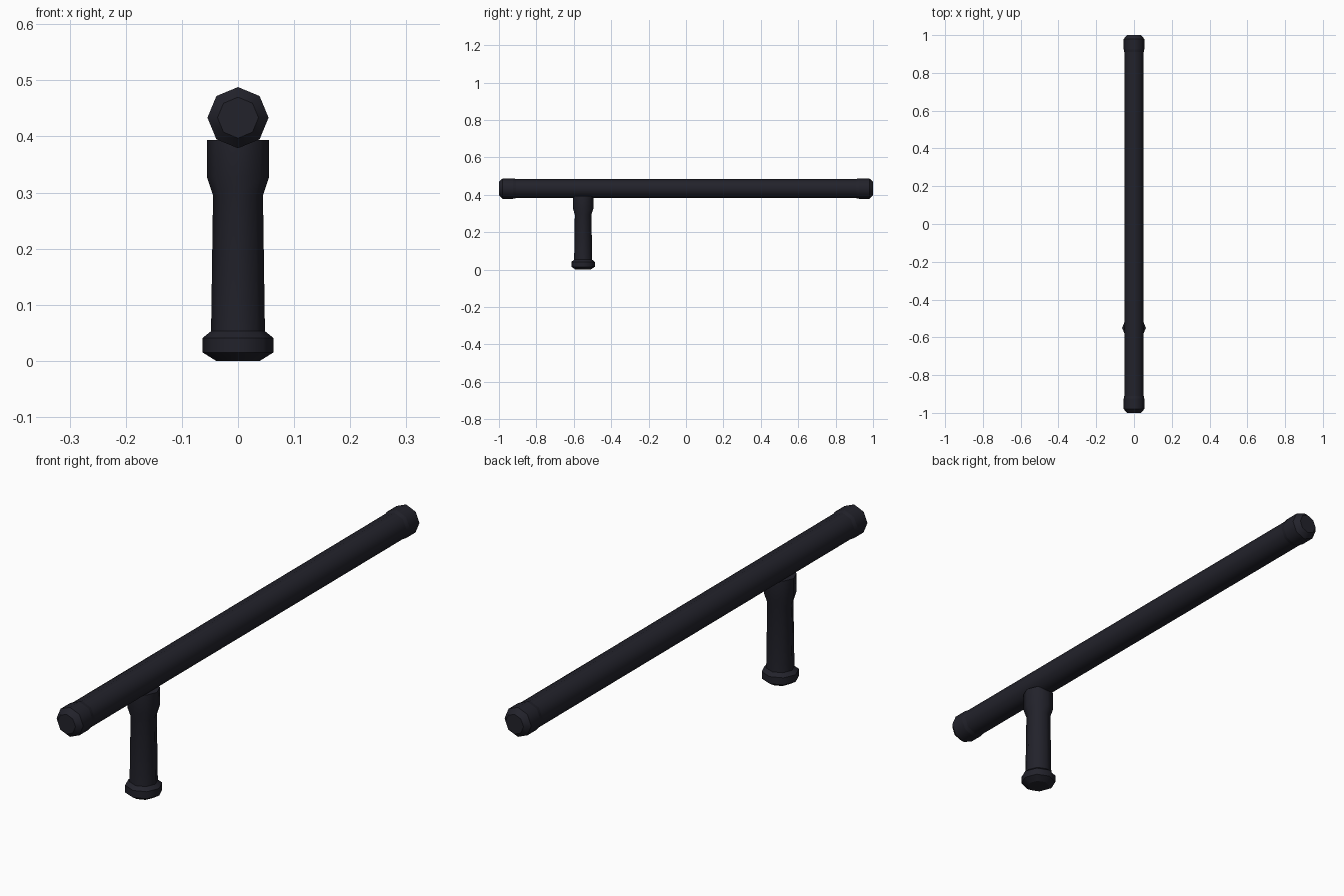
import bpy, bmesh, math
from mathutils import Matrix

if "Cube" in bpy.data.objects:
    bpy.data.objects.remove(bpy.data.objects["Cube"])

rubber = bpy.data.materials.new("dark_rubber")
rubber.diffuse_color = (0.016, 0.016, 0.024, 1)
rubber.use_nodes = True
rubber.node_tree.nodes["Principled BSDF"].inputs["Base Color"].default_value = rubber.diffuse_color
SIDES = 8


def lathe(name, profile, matrix, sharp_rings=()):
    """Eight-sided solid from (radius, height) rings, smooth around, with chosen sharp rings."""
    bm = bmesh.new()
    rings = []
    for r, h in profile:
        rings.append([bm.verts.new((r * math.cos(2 * math.pi * i / SIDES),
                                    r * math.sin(2 * math.pi * i / SIDES), h))
                      for i in range(SIDES)])
    for a, b in zip(rings, rings[1:]):
        for i in range(SIDES):
            j = (i + 1) % SIDES
            bm.faces.new((a[i], a[j], b[j], b[i])).smooth = True
    bm.faces.new(rings[0][::-1])
    bm.faces.new(rings[-1])
    for k in sharp_rings:
        for i in range(SIDES):
            e = bm.edges.get((rings[k][i], rings[k][(i + 1) % SIDES]))
            e.smooth = False
    bm.transform(matrix)
    bmesh.ops.recalc_face_normals(bm, faces=bm.faces)
    mesh = bpy.data.meshes.new(name)
    bm.to_mesh(mesh)
    bm.free()
    mesh.materials.append(rubber)
    obj = bpy.data.objects.new(name, mesh)
    bpy.context.collection.objects.link(obj)
    return obj


# long shaft with slightly thicker chamfered ends, lying along y
half = [(0.0365, 1.0), (0.0545, 0.98), (0.0545, 0.925), (0.0515, 0.91)]
shaft_profile = [(r, -y) for r, y in half] + half[::-1]
lathe("shaft", shaft_profile,
      Matrix.Translation((0, 0, 0.4335)) @ Matrix.Rotation(math.radians(-90), 4, 'X'),
      sharp_rings=range(len(shaft_profile)))

# side handle with flared collar and knob at the foot
handle_profile = [(0.039, 0), (0.063, 0.015), (0.063, 0.041), (0.048, 0.053),
                  (0.0445, 0.295), (0.055, 0.327), (0.055, 0.394)]
lathe("side_handle", handle_profile, Matrix.Translation((0, -0.55, 0)),
      sharp_rings=(0, 1, 2, 3, 6))
